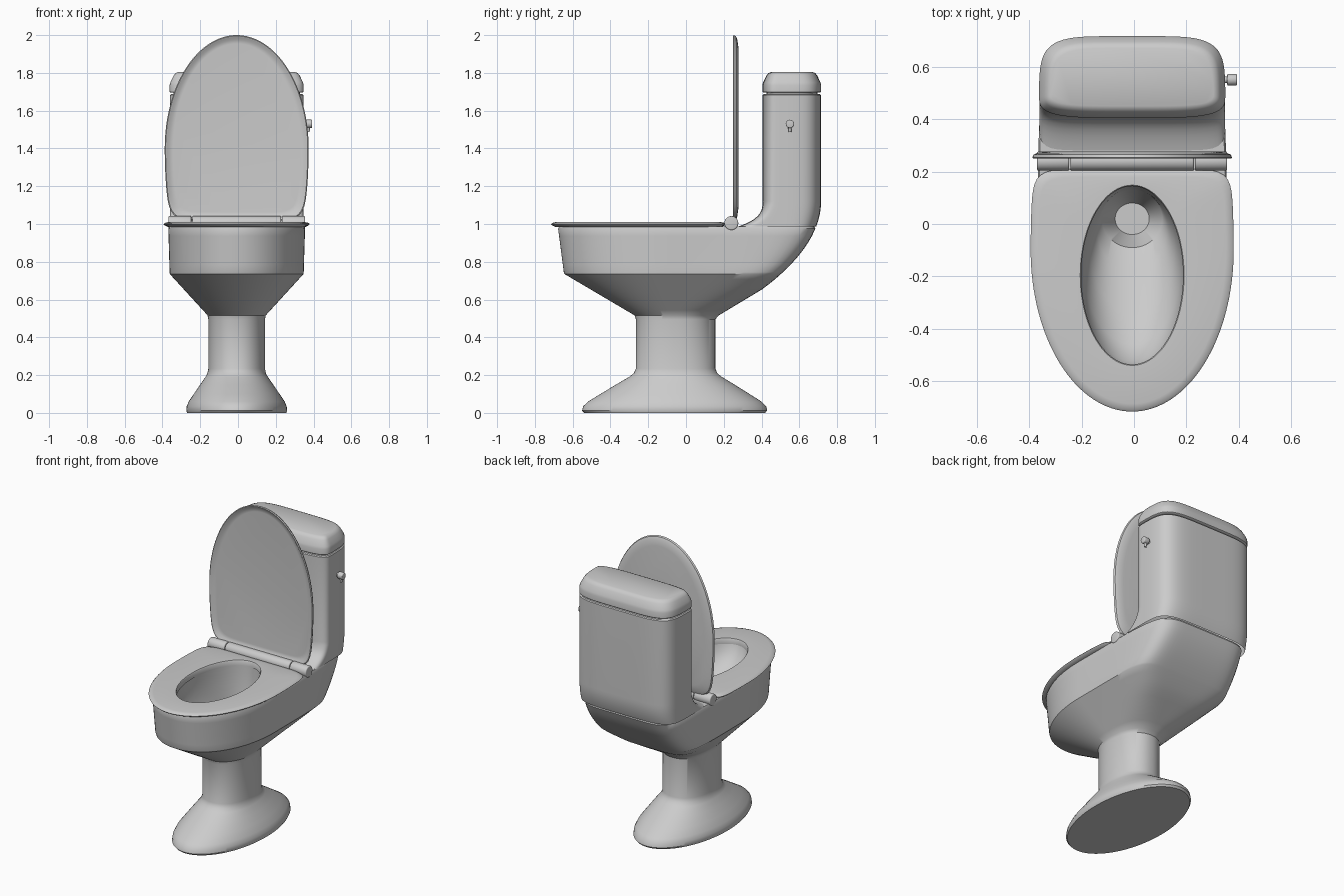
import bpy, bmesh, math
from mathutils import Matrix

if "Cube" in bpy.data.objects:
    bpy.data.objects.remove(bpy.data.objects["Cube"])

CX = -0.007   # body centre line (the flush handle shifts it slightly)
N = 128


def ring(hw, yf, yc, yb, nf=2, nb=2, taper=0):
    """Rounded outline: front half and back half have their own squareness."""
    pts = []
    for i in range(N):
        a = 2 * math.pi * i / N
        c, s = math.cos(a), math.sin(a)
        n = nb if s > 0 else nf
        r = (abs(c) ** n + abs(s) ** n) ** (-1 / n)
        u, v = r * c, r * s
        half = yb - yc if s > 0 else yc - yf
        pts.append((CX + hw * u * (1 - taper * max(0, v) ** 2), yc + half * v))
    return pts


def inset(shape, d):
    hw, yf, yc, yb, *rest = shape
    return (hw - d, yf + d, yc, yb - d, *rest)


def mix(a, b, f):
    return tuple(p + (q - p) * f for p, q in zip(a, b))


def finish(bm, name, angle=35):
    bmesh.ops.recalc_face_normals(bm, faces=bm.faces)
    me = bpy.data.meshes.new(name)
    bm.to_mesh(me)
    bm.free()
    ob = bpy.data.objects.new(name, me)
    bpy.context.collection.objects.link(ob)
    bpy.ops.object.select_all(action='DESELECT')
    ob.select_set(True)
    bpy.context.view_layer.objects.active = ob
    bpy.ops.object.shade_smooth_by_angle(angle=math.radians(angle))


def loft(name, sections, closed=False, upright=False, caps=(True, True), angle=35):
    """Skin (height, shape) sections; upright maps the outline to x-z."""
    bm = bmesh.new()
    rows = [[bm.verts.new((x, h, -y) if upright else (x, y, h))
             for x, y in ring(*shape)] for h, shape in sections]
    pairs = list(zip(rows, rows[1:]))
    if closed:
        pairs.append((rows[-1], rows[0]))
    for a, b in pairs:
        for i in range(N):
            j = (i + 1) % N
            bm.faces.new((a[i], a[j], b[j], b[i]))
    for row, cap in ((rows[0], caps[0]), (rows[-1], caps[1])):
        if cap and not closed:
            bm.faces.new(row)
    finish(bm, name, angle)


def rod(name, x0, x1, y, z, r, bevel=0.006):
    """Bevelled cylinder along x."""
    bm = bmesh.new()
    place = Matrix.Translation(((x0 + x1) / 2, y, z)) @ Matrix.Rotation(math.pi / 2, 4, 'Y')
    bmesh.ops.create_cone(bm, cap_ends=True, segments=32, radius1=r, radius2=r,
                          depth=x1 - x0, matrix=place)
    rims = [e for e in bm.edges if abs(e.verts[0].co.x - e.verts[1].co.x) < 1e-5]
    bmesh.ops.bevel(bm, geom=rims, offset=bevel, segments=3, affect='EDGES', profile=0.5)
    finish(bm, name)


def back_y(z):
    """Rear silhouette: straight flare, then a parabola up into the tank."""
    if z < 0.655:
        return 0.155 + 0.25 * max(0, (z - 0.505) / 0.15)
    return 0.715 - 0.31 * max(0, 1 - (z - 0.655) / 0.465) ** 2


# Pedestal: oval foot flowing into a round column
foot = (0.267, -0.55, -0.06, 0.43, 2, 2)
column = (0.15, -0.265, -0.055, 0.155, 2.2, 2.2)
body = [(z, mix(column, foot, f)) for z, f in (
    (0, 0.96), (0.012, 1), (0.035, 0.98), (0.06, 0.89), (0.1, 0.66),
    (0.15, 0.37), (0.19, 0.13), (0.21, 0.04), (0.235, 0), (0.495, 0))]

# Bowl: flare, then nearly upright wall to the rim
for i in range(9):
    f = 0.02 + 0.98 * i / 8
    z = 0.512 + 0.223 * f
    hw, yf, yc = mix((0.15, -0.265, -0.055), (0.354, -0.643, -0.1), f)
    body.append((z, (hw, yf, yc, back_y(z), 2.1, 2.2 + 5 * f)))
for i in range(7):
    f = i / 6
    z = 0.745 + 0.23 * f
    body.append((z, (0.355 + 0.007 * f, -0.647 - 0.03 * f, -0.1, back_y(z),
                     2.1, 7.5, 0.05 * f)))
body.append((0.988, inset(body[-1][1], 0.006)))

# Bowl interior narrowing backwards to the drain
mouth = (0.2, -0.54, -0.195, 0.15)
drain = (0.115, -0.09, 0.02, 0.13)
body += [(z, mix(mouth, drain, f)) for z, f in (
    (0.988, 0), (0.93, 0.04), (0.86, 0.18), (0.79, 0.46), (0.73, 0.8), (0.69, 1))]
body.append((0.56, inset(drain, 0.05)))
loft("pedestal_and_bowl", body)

# Cistern rising from the back of the bowl, concave at the front
tank = []
for i in range(10):
    w = (i / 9) ** 1.5
    z = 0.986 + 0.134 * w
    tank.append((z, (0.354, 0.405 - 0.13 * (1 - w) ** 3, 0.5, back_y(z), 9 - 5 * w, 5, 0.05)))
full = (0.354, 0.405, 0.5, 0.715, 4, 5, 0.05)
tank += [(z, inset(full, d)) for z, d in (
    (1.682, 0), (1.687, 0.006), (1.687, 0.02), (1.705, 0.02))]
loft("tank", tank, caps=(False, True))

# Cistern cover with sloped shoulders
loft("tank_cover", [(z, inset(full, d)) for z, d in (
    (1.695, 0.02), (1.695, 0.005), (1.7, -0.001), (1.735, -0.001), (1.75, 0.003),
    (1.785, 0.02), (1.798, 0.03), (1.805, 0.045))], angle=50)

# Seat ring with a thin overhanging edge
outer = (0.387, -0.715, -0.1, 0.21, 2, 9, 0.03)
hole = (0.194, -0.535, -0.195, 0.144)
seat = [(z, inset(outer, d)) for z, d in (
    (0.985, 0.022), (0.992, 0.007), (0.999, 0), (1.006, 0.007), (1.011, 0.03))]
seat += [(1.011, inset(hole, -0.004)), (1.005, hole), (0.975, hole)]
loft("seat", seat, closed=True)

# Raised lid, a shallow dish facing forwards
cover = (0.381, -2.0, -1.4, -1.018, 2, 9, 0.07)
loft("lid", [(y, inset(cover, d)) for y, d in (
    (0.264, 0.045), (0.262, 0.026), (0.252, 0.013), (0.249, 0.005), (0.253, 0),
    (0.264, 0.005), (0.271, 0.02), (0.277, 0.06))], upright=True)

# Hinge barrels
for name, x0, x1 in (("hinge_middle", -0.235, 0.235),
                     ("hinge_left", -0.362, -0.24),
                     ("hinge_right", 0.24, 0.362)):
    rod(name, CX + x0, CX + x1, 0.24, 1.005, 0.037)

# Flush handle: stem, knob and small thumb peg
rod("flush_stem", 0.32, 0.37, 0.55, 1.53, 0.013, 0.002)
rod("flush_knob", 0.355, 0.393, 0.55, 1.53, 0.022, 0.005)
bm = bmesh.new()
bmesh.ops.create_cone(bm, cap_ends=True, segments=20, radius1=0.007, radius2=0.011,
                      depth=0.04, matrix=Matrix.Translation((0.372, 0.55, 1.506)))
finish(bm, "flush_peg")
